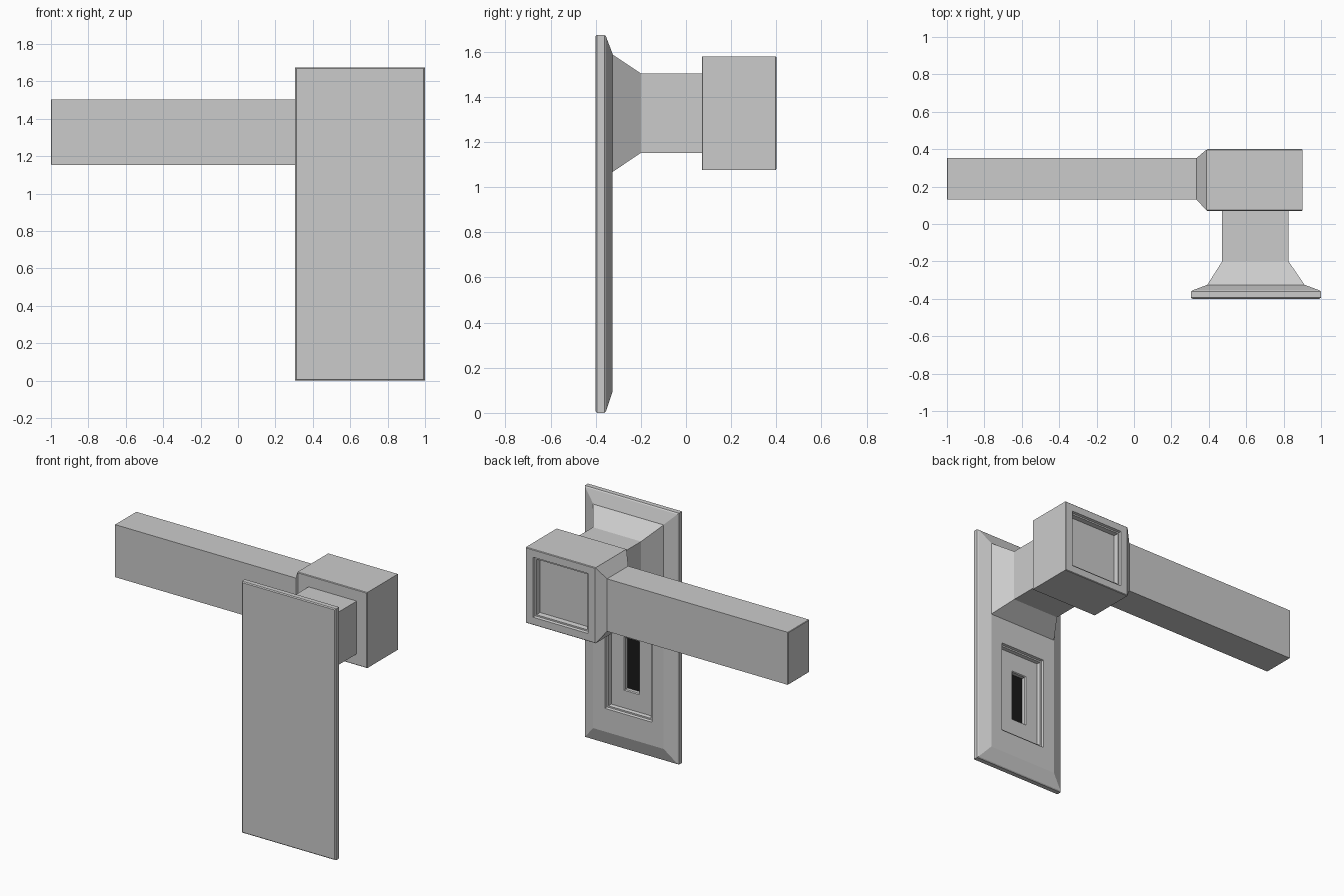
import bpy, bmesh

if "Cube" in bpy.data.objects:
    bpy.data.objects.remove(bpy.data.objects["Cube"])

dark = bpy.data.materials.new("dark_slot")
dark.diffuse_color = (0.01, 0.01, 0.01, 1)
dark.use_nodes = True
dark.node_tree.nodes["Principled BSDF"].inputs["Base Color"].default_value = dark.diffuse_color


def loft(name, axis, sections, cap_start=True, cap_end=True, end_mat=None):
    """Join rectangles (pos, a0, a1, z0, z1) along the x or y axis."""
    bm = bmesh.new()
    rings = []
    for p, a0, a1, z0, z1 in sections:
        pts = [(a0, z0), (a1, z0), (a1, z1), (a0, z1)]
        rings.append([bm.verts.new((p, a, z) if axis == "x" else (a, p, z)) for a, z in pts])
    for r, s in zip(rings, rings[1:]):
        for i in range(4):
            j = (i + 1) % 4
            bm.faces.new((r[i], r[j], s[j], s[i]))
    if cap_start:
        bm.faces.new(rings[0][::-1])
    if cap_end:
        f = bm.faces.new(rings[-1])
        if end_mat:
            f.material_index = 1
    # the first ring is wound the same way for every loft, so fix sides together
    bmesh.ops.recalc_face_normals(bm, faces=bm.faces)
    me = bpy.data.meshes.new(name)
    bm.to_mesh(me)
    bm.free()
    if end_mat:
        me.materials.append(None)
        me.materials.append(end_mat)
    ob = bpy.data.objects.new(name, me)
    bpy.context.collection.objects.link(ob)
    return ob


def rect(y, cx, cz, w, h):
    return (y, cx - w / 2, cx + w / 2, cz - h / 2, cz + h / 2)


CX = 0.652

# backplate with sloped rim, stepped keyhole panel and dark slot
PZ, SZ = 0.57, 0.565
loft("backplate", "y", [
    rect(-0.40, CX, 0.8375, 0.68, 1.663),
    rect(-0.394, CX, 0.8375, 0.694, 1.675),
    rect(-0.362, CX, 0.8375, 0.694, 1.675),
    rect(-0.355, CX, 0.8375, 0.68, 1.663),
    rect(-0.325, CX, 0.8425, 0.52, 1.495),
    rect(-0.325, CX, PZ, 0.345, 0.64),
    rect(-0.340, CX, PZ, 0.335, 0.63),
    rect(-0.340, CX, PZ, 0.315, 0.61),
    rect(-0.362, CX, PZ, 0.305, 0.60),
    rect(-0.362, CX, SZ, 0.115, 0.355),
    rect(-0.368, CX, SZ, 0.105, 0.345),
    rect(-0.392, CX, SZ, 0.105, 0.345),
], end_mat=dark)

# square neck flaring out onto the plate
NZ = 1.328
loft("neck", "y", [
    rect(-0.325, CX, NZ, 0.52, 0.52),
    rect(-0.20, CX - 0.003, NZ, 0.355, 0.352),
    rect(0.072, CX - 0.003, NZ, 0.355, 0.352),
], cap_start=False, cap_end=False)

# square head with stepped recessed panel on the outer face
HX = 0.645
loft("head", "y", [
    rect(0.07, HX, NZ, 0.506, 0.496),
    rect(0.074, HX, NZ, 0.514, 0.504),
    rect(0.396, HX, NZ, 0.514, 0.504),
    rect(0.40, HX, NZ, 0.506, 0.496),
    rect(0.40, HX, NZ, 0.405, 0.40),
    rect(0.385, HX, NZ, 0.395, 0.39),
    rect(0.385, HX, NZ, 0.375, 0.37),
    rect(0.355, HX, NZ, 0.365, 0.36),
])

# lever arm with tapered collar against the head
loft("lever", "x", [
    (0.388, 0.072, 0.398, NZ - 0.251, NZ + 0.251),
    (0.335, 0.13, 0.353, NZ - 0.175, NZ + 0.175),
    (-0.997, 0.13, 0.353, NZ - 0.175, NZ + 0.175),
    (-1.0, 0.133, 0.35, NZ - 0.172, NZ + 0.172),
], cap_start=False)
